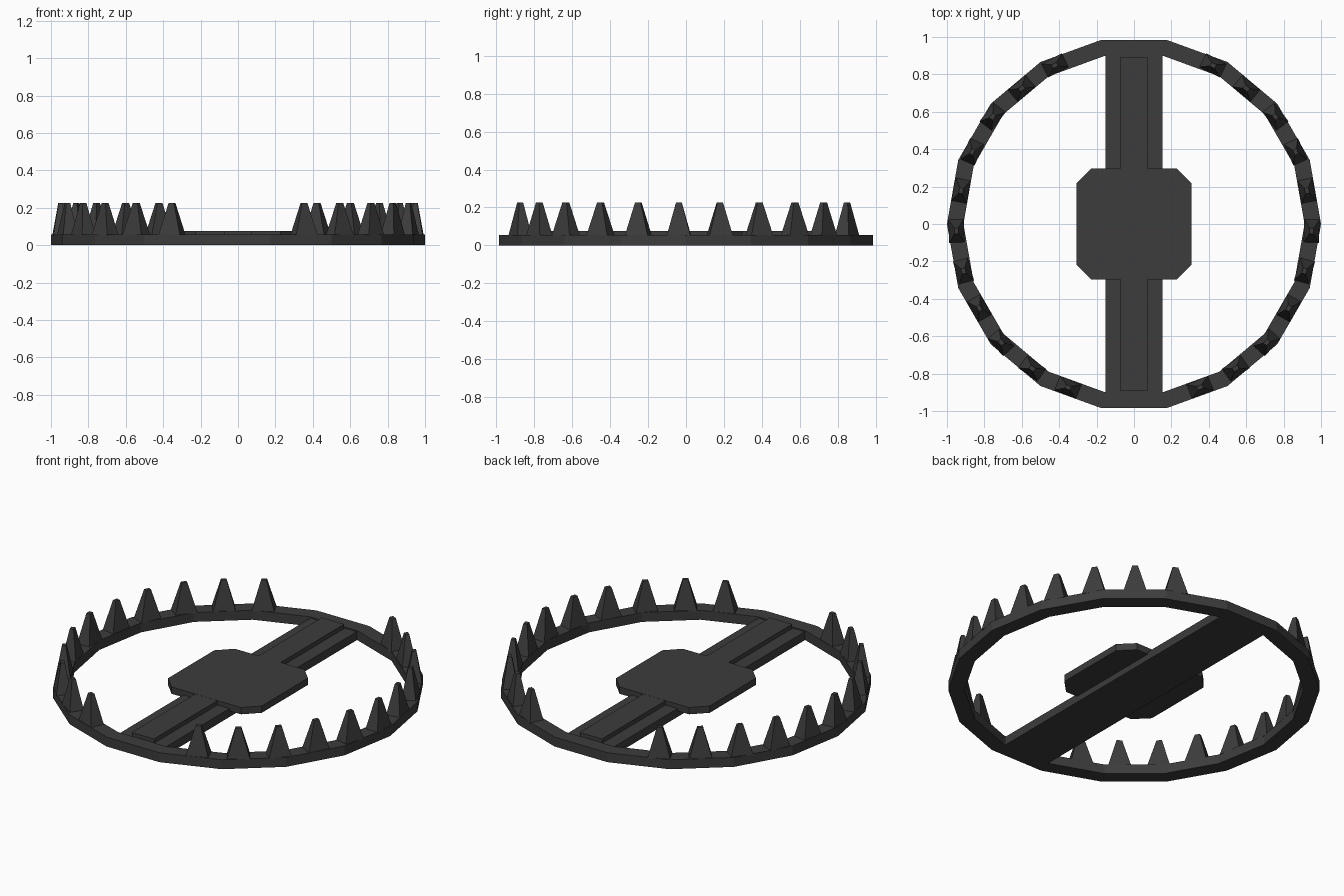
import bpy, bmesh
from math import radians, degrees, cos, sin, pi
from mathutils import Matrix

if "Cube" in bpy.data.objects:
    bpy.data.objects.remove(bpy.data.objects["Cube"])

SIDES = 18
R_OUT, R_IN, RING_TOP = 1.0, 0.912, 0.056
TOOTH_TOP = 0.226

mat = bpy.data.materials.new("dark_iron")
mat.diffuse_color = (0.045, 0.045, 0.045, 1)
mat.use_nodes = True
mat.node_tree.nodes["Principled BSDF"].inputs["Base Color"].default_value = mat.diffuse_color


def finish(name, bm):
    bmesh.ops.recalc_face_normals(bm, faces=bm.faces)
    me = bpy.data.meshes.new(name)
    bm.to_mesh(me)
    bm.free()
    ob = bpy.data.objects.new(name, me)
    bpy.context.collection.objects.link(ob)
    me.materials.append(mat)
    return ob


def prism(name, outline, z0, z1):
    bm = bmesh.new()
    face = bm.faces.new([bm.verts.new((x, y, z0)) for x, y in outline])
    ext = bmesh.ops.extrude_face_region(bm, geom=[face])
    for v in ext["geom"]:
        if isinstance(v, bmesh.types.BMVert):
            v.co.z = z1
    return finish(name, bm)


def rect(hx, hy):
    return [(-hx, -hy), (hx, -hy), (hx, hy), (-hx, hy)]


# Jaw ring: rectangular section swept around 18 sides
bm = bmesh.new()
section = [(R_IN, 0), (R_OUT, 0), (R_OUT, RING_TOP), (R_IN, RING_TOP)]
loops = []
for i in range(SIDES):
    a = 2 * pi * i / SIDES
    loops.append([bm.verts.new((r * cos(a), r * sin(a), z)) for r, z in section])
for i in range(SIDES):
    p, q = loops[i], loops[(i + 1) % SIDES]
    for j in range(4):
        k = (j + 1) % 4
        bm.faces.new((p[j], q[j], q[k], p[k]))
finish("jaw_ring", bm)

# Teeth: tapered blocks along the ring centreline, mirrored left and right
bm = bmesh.new()
step = 360 / SIDES
mid_apothem = (R_OUT + R_IN) / 2 * cos(radians(step / 2))
for i in range(11):
    deg = -68.0 + 13.15 * i
    off = radians(deg % step - step / 2)
    r = mid_apothem / cos(off)
    a = radians(deg)
    h = TOOTH_TOP - RING_TOP + 0.004
    for side in (1, -1):
        m = (Matrix.Translation((side * r * cos(a), r * sin(a), RING_TOP - 0.004 + h / 2))
             @ Matrix.Rotation(side * a, 4, 'Z'))
        verts = bmesh.ops.create_cube(bm, size=1)["verts"]
        for v in verts:
            top = v.co.z > 0
            v.co.x *= 0.022 if top else 0.082
            v.co.y *= 0.03 if top else 0.125
            v.co.z *= h
        bmesh.ops.transform(bm, matrix=m, verts=verts)
finish("teeth", bm)

# Cross bar with raised centre strip
prism("cross_bar", rect(0.152, 0.898), 0, 0.05)
prism("bar_strip", rect(0.073, 0.893), 0.04, 0.076)

# Trigger plate with cut corners
hx, hy, c = 0.308, 0.297, 0.08
prism("trigger_plate",
      [(hx, -hy + c), (hx, hy - c), (hx - c, hy), (-hx + c, hy),
       (-hx, hy - c), (-hx, -hy + c), (-hx + c, -hy), (hx - c, -hy)],
      0.036, 0.0765)
